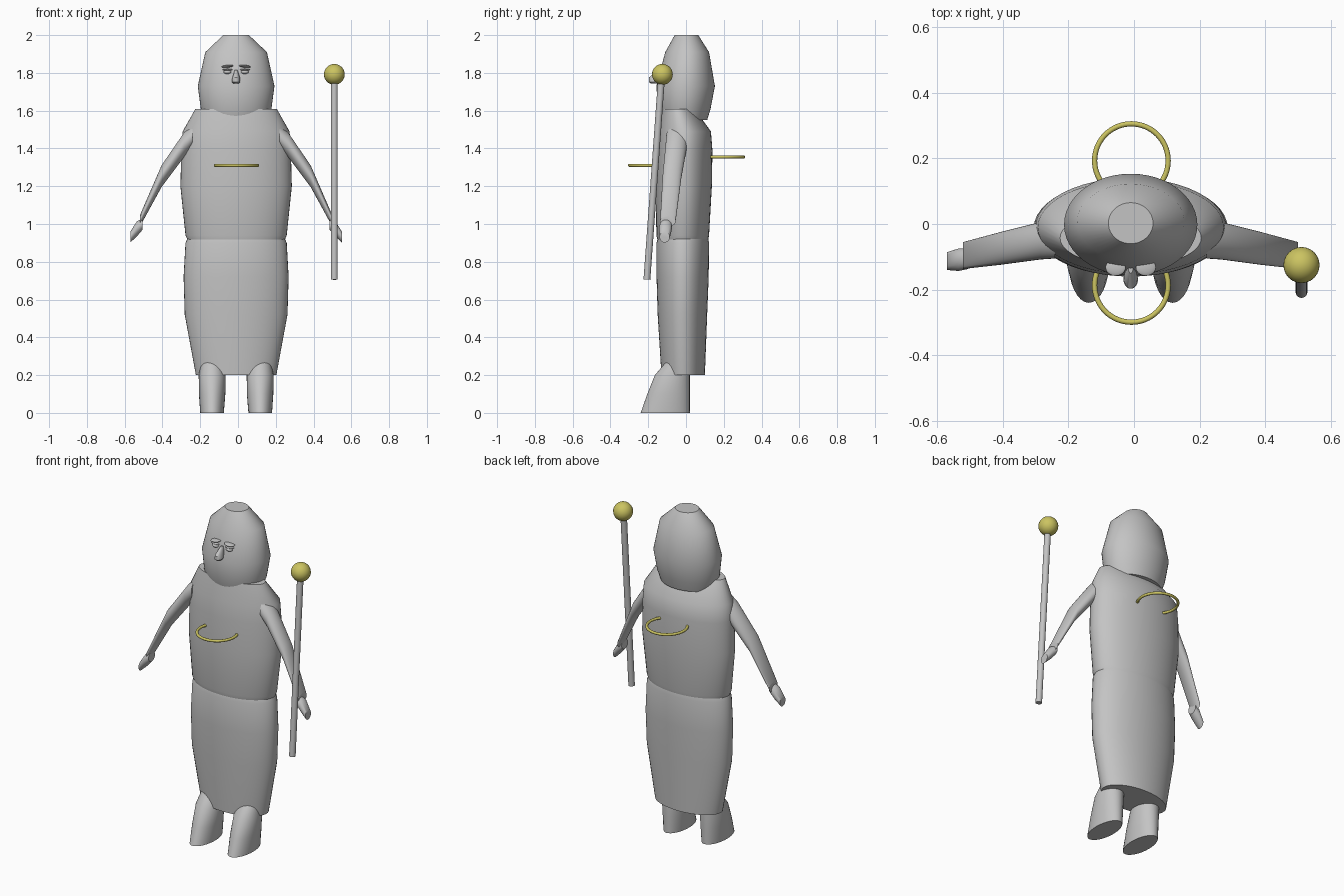
import bpy, bmesh, math
from mathutils import Vector

cube = bpy.data.objects.get("Cube")
if cube:
    bpy.data.objects.remove(cube, do_unlink=True)

CX = -0.01  # symmetry plane of the figure


def material(name, rgb):
    m = bpy.data.materials.new(name)
    m.use_nodes = True
    m.diffuse_color = (*rgb, 1)
    m.node_tree.nodes["Principled BSDF"].inputs["Base Color"].default_value = (*rgb, 1)
    return m


GREY = material("plain grey", (0.55, 0.55, 0.55))
GOLD = material("gold", (0.60, 0.55, 0.12))


def finish(ob, name, mat, angle=40):
    ob.name = name
    ob.data.materials.append(mat)
    bpy.ops.object.select_all(action="DESELECT")
    ob.select_set(True)
    bpy.context.view_layer.objects.active = ob
    bpy.ops.object.shade_smooth_by_angle(angle=math.radians(angle))
    return ob


def loft(name, rings, axis="z", sides=48, mat=GREY):
    """Elliptical rings (position, a min, a max, b min, b max) along an axis."""
    bm = bmesh.new()
    loops = []
    for pos, a0, a1, b0, b1 in rings:
        loop = []
        for i in range(sides):
            t = math.tau * i / sides
            a = (a0 + a1) / 2 + (a1 - a0) / 2 * math.cos(t)
            b = (b0 + b1) / 2 + (b1 - b0) / 2 * math.sin(t)
            loop.append(bm.verts.new((a, b, pos) if axis == "z" else (pos, a, b)))
        loops.append(loop)
    for lo, hi in zip(loops, loops[1:]):
        for i in range(sides):
            j = (i + 1) % sides
            bm.faces.new((lo[i], lo[j], hi[j], hi[i]))
    bm.faces.new(loops[0])
    bm.faces.new(loops[-1])
    bmesh.ops.recalc_face_normals(bm, faces=bm.faces)
    me = bpy.data.meshes.new(name)
    bm.to_mesh(me)
    bm.free()
    ob = bpy.data.objects.new(name, me)
    bpy.context.collection.objects.link(ob)
    return finish(ob, name, mat)


def body(name, rings):
    """Rings centred on the symmetry plane: (height, half width, front, back)."""
    return loft(name, [(z, CX - w, CX + w, f, b) for z, w, f, b in rings])


def ball(name, loc, size, mat=GREY, rot=0):
    bpy.ops.mesh.primitive_uv_sphere_add(segments=24, ring_count=16, radius=1, location=loc)
    ob = bpy.context.object
    ob.scale = size
    ob.rotation_euler.y = rot
    return finish(ob, name, mat)


# Robe and head
body("skirt", [(0.2, 0.213, -0.13, 0.10), (0.52, 0.272, -0.15, 0.112),
               (0.72, 0.278, -0.156, 0.12), (0.9, 0.268, -0.156, 0.122),
               (0.93, 0.255, -0.148, 0.116)])
body("torso", [(0.91, 0.255, -0.15, 0.116), (0.94, 0.268, -0.157, 0.122),
               (1.2, 0.295, -0.16, 0.137), (1.39, 0.29, -0.16, 0.14),
               (1.49, 0.283, -0.152, 0.132), (1.61, 0.215, -0.13, 0.045)])
body("head", [(1.55, 0.165, -0.13, 0.112), (1.61, 0.187, -0.148, 0.13),
              (1.73, 0.203, -0.157, 0.153), (1.91, 0.163, -0.11, 0.122),
              (2.0, 0.068, -0.06, 0.065)])

# Face
body("nose", [(1.743, 0.014, -0.185, -0.14), (1.752, 0.022, -0.197, -0.14),
              (1.775, 0.02, -0.197, -0.13), (1.815, 0.007, -0.15, -0.12)])
for s, side in ((-1, "right"), (1, "left")):
    x = CX + s * 0.046
    ball(side + "_eye", (x, -0.134, 1.805), (0.02, 0.016, 0.011))
    ball(side + "_upper_lid", (x, -0.13, 1.817), (0.027, 0.018, 0.005))
    ball(side + "_brow", (x, -0.132, 1.835), (0.031, 0.026, 0.007), rot=s * 0.1)

# Limbs, mirrored across the symmetry plane
for s, side in ((-1, "right"), (1, "left")):
    def out(d):
        return CX + s * d

    loft(side + "_arm", [(out(0.23), -0.105, 0.01, 1.41, 1.52),
                         (out(0.275), -0.108, 0.006, 1.355, 1.485),
                         (out(0.395), -0.124, -0.024, 1.195, 1.31),
                         (out(0.51), -0.137, -0.055, 0.985, 1.045)], "x", 32)
    loft(side + "_hand", [(out(0.495), -0.137, -0.075, 0.97, 1.03),
                          (out(0.525), -0.143, -0.075, 0.935, 1.015),
                          (out(0.56), -0.14, -0.086, 0.902, 0.96)], "x", 32)
    loft(side + "_boot", [(z, out(i), out(o), f, b) for z, i, o, f, b in (
        (0, 0.065, 0.19, -0.24, 0.02), (0.1, 0.057, 0.197, -0.205, 0.02),
        (0.2, 0.056, 0.198, -0.165, 0.02), (0.27, 0.07, 0.185, -0.105, 0.015))], "z", 32)

# Staff, leaning so that its foot is further forward
foot, top = Vector((0.51, -0.207, 0.706)), Vector((0.51, -0.13, 1.77))
bpy.ops.mesh.primitive_cylinder_add(vertices=24, radius=0.018, depth=(top - foot).length,
                                    location=(foot + top) / 2)
staff = bpy.context.object
staff.rotation_euler = (top - foot).to_track_quat("Z", "Y").to_euler()
finish(staff, "staff", GREY)
ball("staff_ball", (0.51, -0.125, 1.792), (0.055,) * 3, GOLD)

# Gold hoops at chest and back
for name, y, z in (("front_hoop", -0.187, 1.31), ("back_hoop", 0.193, 1.355)):
    bpy.ops.mesh.primitive_torus_add(major_segments=64, minor_segments=12, major_radius=0.112,
                                     minor_radius=0.008, location=(CX + 0.002, y, z))
    finish(bpy.context.object, name, GOLD, 60)
